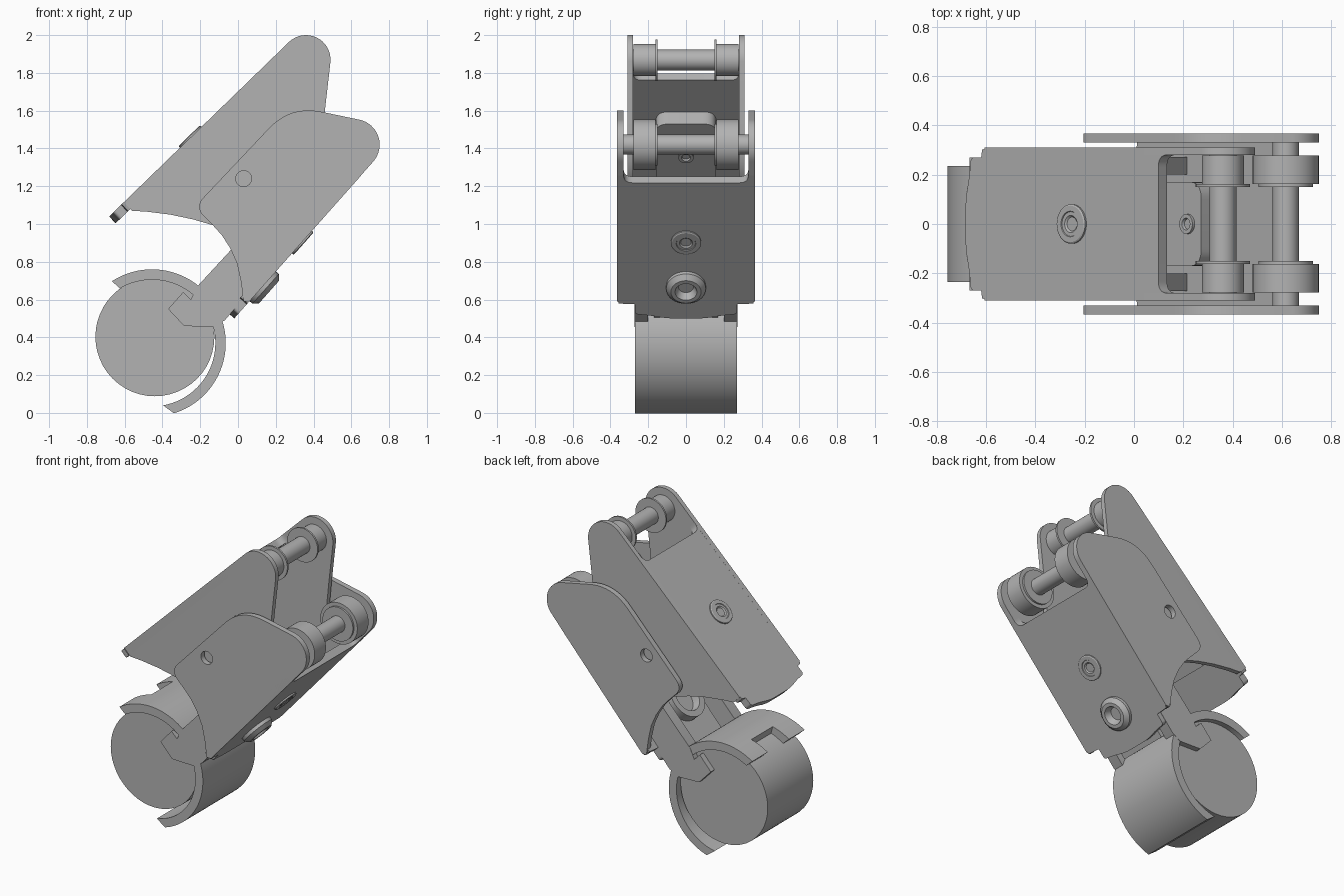
import bpy, bmesh
from math import cos, sin, radians, pi
from mathutils import Vector

cube = bpy.data.objects.get("Cube")
if cube:
    bpy.data.objects.remove(cube, do_unlink=True)

grey = bpy.data.materials.new("plain grey")
grey.use_nodes = True
GREY = (0.45, 0.45, 0.45, 1)
grey.diffuse_color = GREY
grey.node_tree.nodes["Principled BSDF"].inputs["Base Color"].default_value = GREY
parts = []
X, Y, Z = Vector((1, 0, 0)), Vector((0, 1, 0)), Vector((0, 0, 1))


def finish(name, bm):
    bmesh.ops.remove_doubles(bm, verts=bm.verts, dist=1e-5)
    bmesh.ops.recalc_face_normals(bm, faces=bm.faces)
    mesh = bpy.data.meshes.new(name)
    bm.to_mesh(mesh)
    bm.free()
    mesh.materials.append(grey)
    ob = bpy.data.objects.new(name, mesh)
    bpy.context.collection.objects.link(ob)
    parts.append(ob)
    return ob


def rounded(points, steps=10):
    """Outline from (a, b) or (a, b, blend) corners; blend is the cut length."""
    out = []
    for i, p in enumerate(points):
        c = Vector(p[:2])
        if len(p) == 2:
            out.append(c)
            continue
        ends = [c + (Vector(points[j][:2]) - c).normalized() * p[2]
                for j in (i - 1, (i + 1) % len(points))]
        for k in range(steps + 1):
            t = k / steps
            out.append(ends[0] * (1 - t) ** 2 + c * 2 * t * (1 - t) + ends[1] * t * t)
    return out


def arc(cx, cz, r, a0, a1, steps=16):
    return [(cx + r * cos(radians(a0 + (a1 - a0) * k / steps)),
             cz + r * sin(radians(a0 + (a1 - a0) * k / steps))) for k in range(steps + 1)]


def prism(name, outline, d0, d1, origin=Vector(), u=X, v=Z, w=Y):
    """Extrude a flat outline in the u, v plane from d0 to d1 along w."""
    bm = bmesh.new()
    rings = [[bm.verts.new(origin + u * a + v * b + w * d) for a, b in outline]
             for d in (d0, d1)]
    bm.faces.new(rings[0])
    bm.faces.new(rings[1])
    n = len(outline)
    for i in range(n):
        j = (i + 1) % n
        bm.faces.new((rings[0][i], rings[0][j], rings[1][j], rings[1][i]))
    return finish(name, bm)


def lathe(name, profile, origin, axis, side, n=40):
    """Spin (radius, height) points around an axis."""
    bm = bmesh.new()
    other = axis.cross(side)
    rings = []
    for r, h in profile:
        rings.append([bm.verts.new(origin + axis * h + (side * cos(2 * pi * k / n)
                      + other * sin(2 * pi * k / n)) * r) for k in range(n)])
    for a, b in zip(rings, rings[1:]):
        for k in range(n):
            bm.faces.new((a[k], a[(k + 1) % n], b[(k + 1) % n], b[k]))
    bm.faces.new(rings[0])
    bm.faces.new(rings[-1])
    return finish(name, bm)


def rod(name, x, z, r, y0, y1):
    return lathe(name, [(r, y0), (r, y1)], Vector((x, 0, z)), Y, X, 48)


def drill(ob, x, z, r, y0, y1):
    cutter = rod("cutter", x, z, r, y0, y1)
    cutter.hide_render = True
    mod = ob.modifiers.new("hole", "BOOLEAN")
    mod.operation, mod.object, mod.solver = "DIFFERENCE", cutter, "EXACT"
    mesh = bpy.data.meshes.new_from_object(ob.evaluated_get(bpy.context.evaluated_depsgraph_get()))
    ob.modifiers.clear()
    ob.data = mesh
    parts.remove(cutter)
    bpy.data.objects.remove(cutter, do_unlink=True)


# Frames of the two channels: origin, long direction, inward direction
def frame(x, z, deg, side):
    a = radians(deg)
    return (Vector((x, 0, z)), Vector((cos(a), 0, sin(a))),
            Vector((sin(a), 0, -cos(a))) * side)


UP, UP_U, UP_IN = frame(-0.605, 1.115, 44.1, 1)
LOW, LOW_U, LOW_IN = frame(0.06, 0.59, 48.4, -1)

# Side cheeks of both channels
upper_outline = ([(-0.605, 1.115), (-0.56, 1.07), (-0.48, 1.065), (-0.36, 1.05),
                  (-0.24, 1.025), (-0.12, 0.99)]
                 + rounded([(0.1, 0.96, 0.1), (0.43, 1.3, 0.12), (0.46, 1.6)])[:-1]
                 + [(0.46, 1.6)] + arc(0.36, 1.87, 0.13, -5, 134))
lower_outline = ([(0.06, 0.59), (0.03, 0.59), (0.015, 0.7), (-0.005, 0.79), (-0.04, 0.87),
                  (-0.085, 0.94), (-0.13, 0.99)]
                 + rounded([(-0.13, 0.99), (-0.23, 1.09, 0.07), (0.28, 1.63, 0.17),
                            (0.64, 1.55)])[1:-1]
                 + arc(0.615, 1.42, 0.135, 78, -41.6))
for s, side in ((-1, "front"), (1, "back")):
    prism(f"upper_cheek_{side}", upper_outline, s * 0.28, s * 0.311)
    cheek = prism(f"lower_cheek_{side}", lower_outline, s * 0.33, s * 0.366)
    drill(cheek, 0.03, 1.24, 0.042, s * 0.32 - 0.1, s * 0.32 + 0.1)


# Webs with a wavy tongue and a rounded notch between the cheeks
def web(name, half, inner, end, tip, fr):
    o, u, w = fr
    right = [(end + 0.05, half), (0.02, half, 0.02), (-0.015, half - 0.01),
             (-0.02, 0.27), (tip + 0.03, 0.27, 0.02), (tip + 0.02, 0.18, 0.05),
             (tip, 0.11, 0.05)]
    notch = [(end, inner, 0.05), (end + 0.05, inner)]
    left = [(p[0], -p[1], *p[2:]) for p in reversed(right)]
    back = [(p[0], -p[1], *p[2:]) for p in reversed(notch)]
    prism(name, rounded(right + left + back + notch), 0, 0.05, o, u, Y, w)


web("upper_web", 0.311, 0.28, 0.98, -0.108, (UP, UP_U, UP_IN))
web("lower_web", 0.366, 0.33, 0.84, -0.12, (LOW, LOW_U, LOW_IN))

# Bolts, button and inner clamp blocks
head = [(0.08, 0), (0.08, 0.008), (0.074, 0.012), (0.052, 0.012), (0.05, 0.008),
        (0.035, 0.008), (0.028, 0.001)]
lathe("upper_bolt", head, UP + UP_U * 0.494, -UP_IN, Y)
lathe("lower_bolt", head, LOW + LOW_U * 0.42, -LOW_IN, Y)
lathe("button", [(0.105, 0), (0.105, 0.02), (0.08, 0.045), (0.058, 0.045), (0.04, 0.005)],
      LOW + LOW_U * 0.107, -LOW_IN, Y)


def block(name, u0, u1, half, d0, d1, fr):
    o, u, w = fr
    outline = rounded([(u0, -half), (u1, -half, 0.07), (u1, half, 0.07), (u0, half)])
    prism(name, outline, d0, d1, o, u, Y, w)


block("upper_clamp", 0.15, 0.74, 0.16, 0.04, 0.14, (UP, UP_U, UP_IN))
block("lower_clamp", -0.15, 0.5, 0.17, 0.04, 0.16, (LOW, LOW_U, LOW_IN))
nut = [(0.04, 0), (0.04, 0.012), (0.024, 0.012), (0.02, 0.002)]
lathe("upper_nut", nut, UP + UP_U * 0.494 + UP_IN * 0.14, UP_IN, Y)
lathe("lower_nut", nut, LOW + LOW_U * 0.42 + LOW_IN * 0.16, LOW_IN, Y)
lathe("arm_boss", [(0.13, 0), (0.13, 0.06), (0.09, 0.06), (0.08, 0.01)],
      LOW + LOW_U * 0.14 + LOW_IN * 0.16, LOW_IN, Y)

# Pins with rollers and flanges
for name, x, z, pin, roller, reach in (("upper", 0.36, 1.868, 0.055, 0.085, 0.29),
                                       ("lower", 0.615, 1.42, 0.053, 0.134, 0.34)):
    rod(f"{name}_pin", x, z, pin, -reach, reach)
    for s, side in ((-1, "front"), (1, "back")):
        rod(f"{name}_roller_{side}", x, z, roller, s * 0.162, s * 0.278)
        rod(f"{name}_flange_{side}", x, z, 0.11, s * 0.15, s * 0.162)

# Arm joining the wheel to the channels
arm_outline = [(-0.37, 0.55), (-0.285, 0.46), (-0.13, 0.455), (-0.07, 0.49), (0.22, 0.83),
               (0.1, 1.02), (-0.04, 0.86), (-0.22, 0.665), (-0.25, 0.6), (-0.29, 0.64)]
for s, side in ((-1, "front"), (1, "back")):
    prism(f"arm_plate_{side}", arm_outline, s * 0.2, s * 0.272)

# Wheel and its partial guard, with a gap in the guard's upper lip
wheel = rod("wheel", -0.44, 0.403, 0.315, -0.235, 0.235)


def guard(name, a0, a1, in0, in1, y0, y1, steps):
    c = (-0.455, 0.37)
    prism(name, arc(*c, 0.39, a0, a1, steps) + arc(*c, 0.335, in1, in0, steps), y0, y1)


guard("guard", -72.7, 104, -80, 104, -0.27, 0.27, 56)
for s, side in ((-1, "front"), (1, "back")):
    guard(f"guard_lip_{side}", 104, 123, 104, 120.5, s * 0.11, s * 0.27, 6)

# Smooth the round surfaces and keep the edges crisp
bpy.ops.object.select_all(action="DESELECT")
for ob in parts:
    ob.select_set(True)
bpy.context.view_layer.objects.active = wheel
bpy.ops.object.shade_smooth_by_angle(angle=radians(30))
